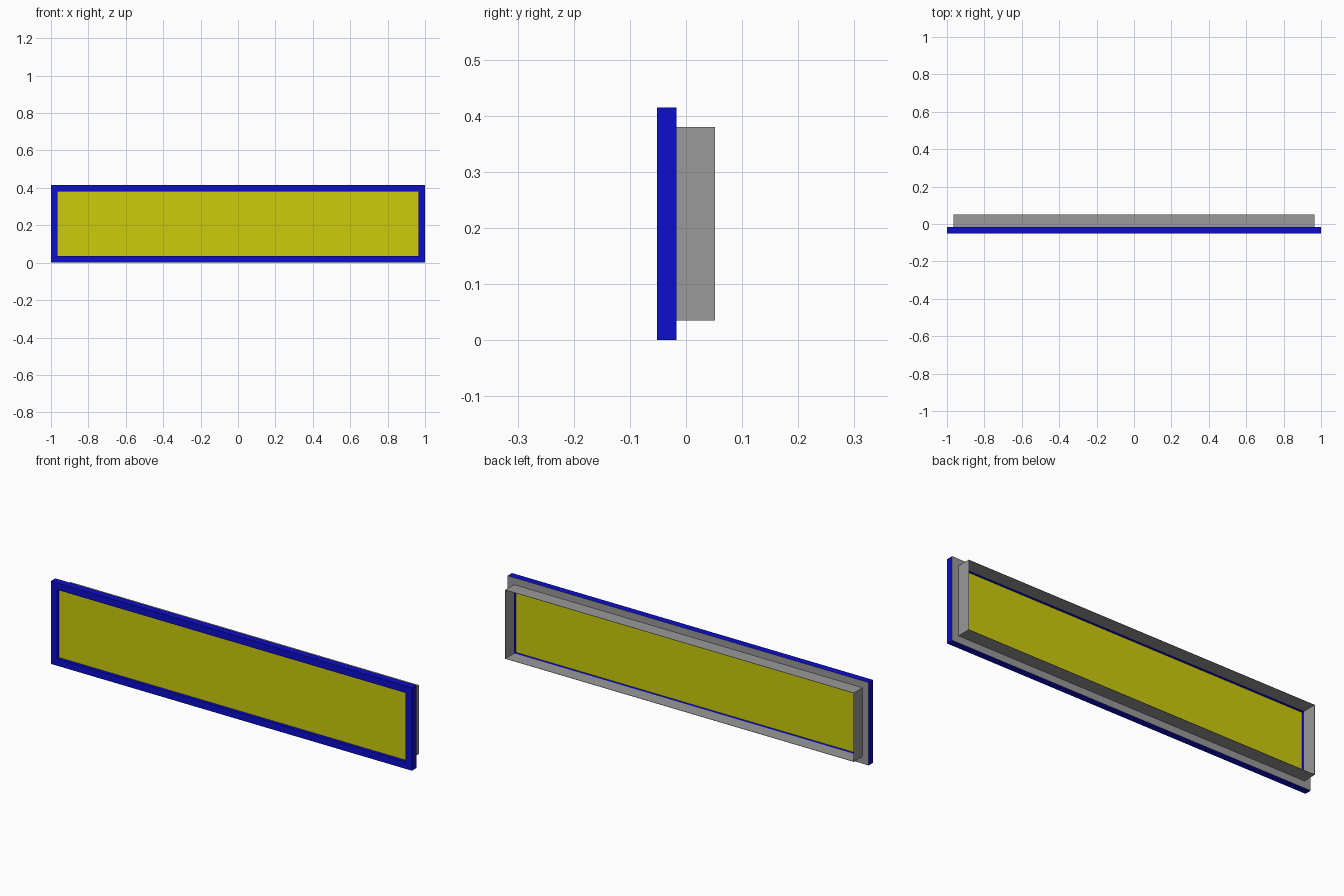
import bpy
import bmesh

cube = bpy.data.objects.get("Cube")
if cube:
    bpy.data.objects.remove(cube)

HALF_W, HEIGHT, BORDER = 1.0, 0.415, 0.035
FRONT, SEAM, BACK = -0.052, -0.017, 0.052
WALL = 0.0015


def material(name, color):
    mat = bpy.data.materials.new(name)
    mat.use_nodes = True
    mat.diffuse_color = (*color, 1)
    mat.node_tree.nodes["Principled BSDF"].inputs["Base Color"].default_value = (*color, 1)
    return mat


blue = material("blue", (0.004, 0.004, 0.604))
yellow = material("yellow", (0.604, 0.604, 0.004))
grey = material("grey", (0.319, 0.319, 0.319))


def rectangle(bm, inset, y):
    """Four corners of the outline, moved inwards by inset."""
    x, low, high = HALF_W - inset, inset, HEIGHT - inset
    return [bm.verts.new(p) for p in ((-x, y, low), (x, y, low), (x, y, high), (-x, y, high))]


def finish(bm, name, mats):
    bmesh.ops.recalc_face_normals(bm, faces=bm.faces)
    mesh = bpy.data.meshes.new(name)
    for mat in mats:
        mesh.materials.append(mat)
    obj = bpy.data.objects.new(name, mesh)
    bpy.context.collection.objects.link(obj)
    # A second material goes on the faces turned to the back
    if len(mats) > 1:
        for face in bm.faces:
            face.material_index = int(face.normal.y > 0.5)
    bm.to_mesh(mesh)
    bm.free()
    return obj


def ring(name, outer, inner, y0, y1, mats):
    """Mitred rectangular frame between two insets and two depths."""
    bm = bmesh.new()
    loops = [rectangle(bm, i, y) for i, y in ((outer, y0), (outer, y1), (inner, y1), (inner, y0))]
    for a, b in zip(loops, loops[1:] + loops[:1]):
        for i in range(4):
            j = (i + 1) % 4
            bm.faces.new((a[i], a[j], b[j], b[i]))
    return finish(bm, name, mats)


# Front frame with a grey back, and the thin sleeve behind it
ring("front_frame", 0, BORDER, FRONT, SEAM, [blue, grey])
ring("rear_sleeve", BORDER, BORDER + WALL, SEAM, BACK, [grey])

# Pane set halfway into the front frame
bm = bmesh.new()
middle = (FRONT + SEAM) / 2
near, far = (rectangle(bm, BORDER, middle + d) for d in (-WALL, WALL))
bm.faces.new(near)
bm.faces.new(far[::-1])
for i in range(4):
    j = (i + 1) % 4
    bm.faces.new((near[i], far[i], far[j], near[j]))
finish(bm, "pane", [yellow])
